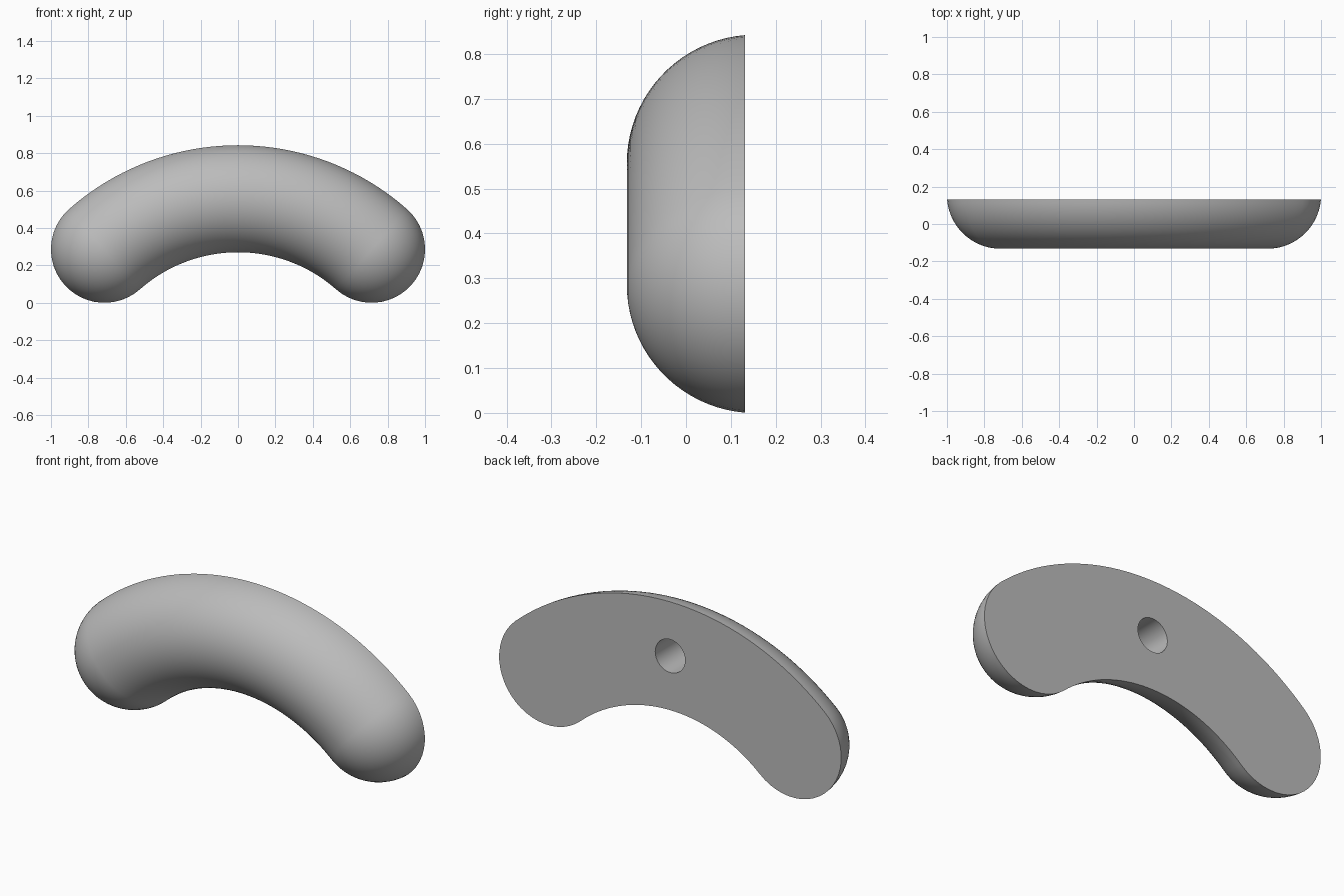
import bpy, bmesh, math

if "Cube" in bpy.data.objects:
    bpy.data.objects.remove(bpy.data.objects["Cube"])

R_TUBE = 0.287            # tube radius
BACK_Y, FRONT_Y = 0.132, -0.132
AXIS_Y = FRONT_Y + R_TUBE  # tube axis lies slightly behind the flat back
END_X, END_Z, MID_Z = 0.714, 0.286, 0.556
SAG = MID_Z - END_Z
R_ARC = (END_X ** 2 + SAG ** 2) / (2 * SAG)
ARC_Z = MID_Z - R_ARC
HALF = math.asin(END_X / R_ARC)


def outline(offset, n_arc=40, n_end=24):
    """Closed loop at a given distance from the curved spine."""
    pts = []

    def on_arc(a, rad):
        pts.append((rad * math.sin(a), ARC_Z + rad * math.cos(a)))

    def round_end(a0, start):
        cx, cz = R_ARC * math.sin(a0), ARC_Z + R_ARC * math.cos(a0)
        for i in range(1, n_end):
            a = start + math.pi * i / n_end
            pts.append((cx + offset * math.sin(a), cz + offset * math.cos(a)))

    for i in range(n_arc + 1):
        on_arc(-HALF + 2 * HALF * i / n_arc, R_ARC + offset)
    round_end(HALF, HALF)
    for i in range(n_arc + 1):
        on_arc(HALF - 2 * HALF * i / n_arc, R_ARC - offset)
    round_end(-HALF, math.pi - HALF)
    return pts


# Curved handle: nested outlines from the flat back to the front ridge
bm = bmesh.new()
t0 = math.asin((AXIS_Y - BACK_Y) / R_TUBE)
rings, STEPS = [], 20
for k in range(STEPS + 1):
    t = t0 + (math.pi / 2 - t0) * k / STEPS
    y = AXIS_Y - R_TUBE * math.sin(t)
    rings.append([bm.verts.new((x, y, z)) for x, z in outline(R_TUBE * math.cos(t))])
for a, b in zip(rings, rings[1:]):
    for i in range(len(a)):
        j = (i + 1) % len(a)
        bm.faces.new((a[i], a[j], b[j], b[i]))
bm.faces.new(rings[0])
bmesh.ops.remove_doubles(bm, verts=bm.verts, dist=0.0005)
bmesh.ops.recalc_face_normals(bm, faces=bm.faces)
mesh = bpy.data.meshes.new("curved_handle")
bm.to_mesh(mesh)
bm.free()
handle = bpy.data.objects.new("curved_handle", mesh)
bpy.context.collection.objects.link(handle)

grey = bpy.data.materials.new("grey")
grey.diffuse_color = (0.5, 0.5, 0.5, 1)
grey.use_nodes = True
grey.node_tree.nodes["Principled BSDF"].inputs["Base Color"].default_value = grey.diffuse_color
mesh.materials.append(grey)

# Blind mounting hole in the back
DEPTH = 0.2
bpy.ops.mesh.primitive_cylinder_add(
    vertices=48, radius=0.0875, depth=DEPTH * 2,
    location=(0, BACK_Y, MID_Z), rotation=(math.pi / 2, 0, 0))
cutter = bpy.context.object
cutter.name = "hole_cutter"
cutter.data.materials.append(grey)
mod = handle.modifiers.new("mounting_hole", 'BOOLEAN')
mod.operation = 'DIFFERENCE'
mod.solver = 'EXACT'
mod.object = cutter
bpy.context.view_layer.objects.active = handle
bpy.ops.object.select_all(action='DESELECT')
handle.select_set(True)
bpy.ops.object.modifier_apply(modifier=mod.name)
bpy.data.objects.remove(cutter, do_unlink=True)

# Smooth tube with a crisp back edge
bpy.ops.object.shade_smooth_by_angle(angle=math.radians(35))
